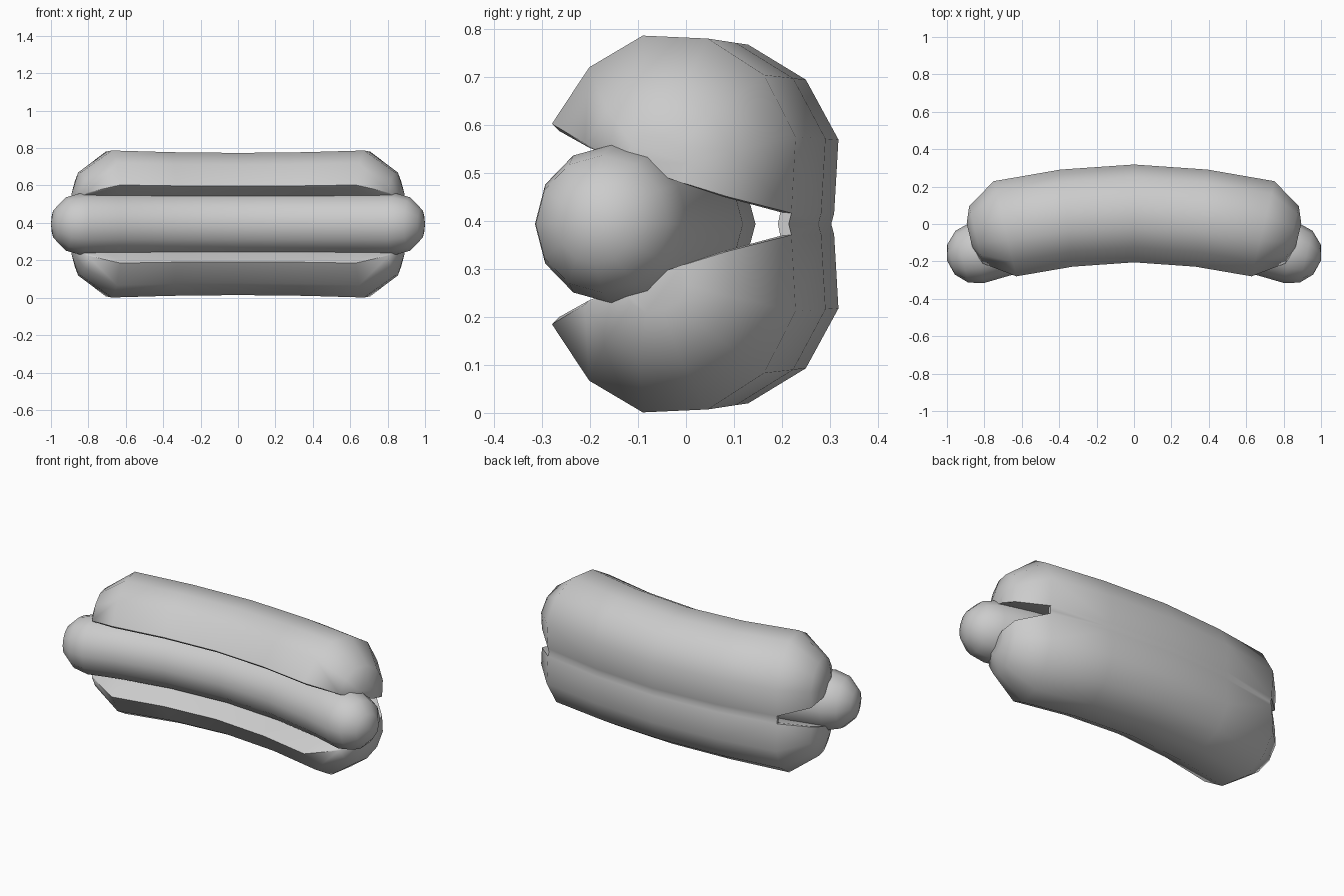
import bpy, bmesh
from math import sin, cos, radians

if "Cube" in bpy.data.objects:
    bpy.data.objects.remove(bpy.data.objects["Cube"])

MID = 0.394  # height of the hinge line


def finish(name, bm, angle):
    bmesh.ops.remove_doubles(bm, verts=bm.verts, dist=0.0005)
    bmesh.ops.recalc_face_normals(bm, faces=bm.faces)
    me = bpy.data.meshes.new(name)
    bm.to_mesh(me)
    bm.free()
    ob = bpy.data.objects.new(name, me)
    bpy.context.collection.objects.link(ob)
    bpy.ops.object.select_all(action='DESELECT')
    ob.select_set(True)
    bpy.context.view_layer.objects.active = ob
    bpy.ops.object.shade_smooth_by_angle(angle=radians(angle))
    return ob


def bridge(bm, a, b, closed):
    n = len(a)
    for i in range(n if closed else n - 1):
        j = (i + 1) % n
        bm.faces.new((a[i], a[j], b[j], b[i]))


def ring(bm, pts, x, y, deg, k=1.0, sign=1):
    # pts are (across, up) offsets, turned to follow the bend
    a = radians(deg)
    return [bm.verts.new((x + d * sin(a), y + d * cos(a), MID + sign * k * h)) for d, h in pts]


# Bun: half section (across, up) from back crease over the crown to the front lip and back to the hinge
half = [(0.246, 0), (0.252, 0.022), (0.261, 0.176), (0.193, 0.301), (0.073, 0.374),
        (-0.067, 0.38), (-0.182, 0.316), (-0.262, 0.202), (-0.247, 0.188),
        (0.228, 0.024), (0.223, 0)]
stations = [(-0.69, -0.025, -13.5, 1.034), (-0.36, 0.032, -7, 1.01), (0, 0.057, 0, 1.0),
            (0.36, 0.032, 7, 1.01), (0.69, -0.025, 13.5, 1.034)]
end_rings = [(0.845, -0.058, 0.6), (0.878, -0.066, 0.27)]  # x, y, shrink
cx, cz = 0.0, 0.103  # middle of the lip plane


def shrink(s):
    return [(cx + (d - cx) * s, cz + (h - cz) * s) for d, h in half[1:-1]]


bm = bmesh.new()
for sign in (1, -1):
    rows = [ring(bm, half, *st, sign) for st in stations]
    for a, b in zip(rows, rows[1:]):
        bridge(bm, a, b, False)
    # rounded ends, with the hinge stopping short of them
    for side, row in ((-1, rows[0]), (1, rows[-1])):
        bm.faces.new((row[0], row[1], row[-2], row[-1]))
        prev = row[1:-1]
        for x, y, s in end_rings:
            nxt = ring(bm, shrink(s), side * x, y, side * 13.5, 1.034, sign)
            bridge(bm, prev, nxt, True)
            prev = nxt
        bm.faces.new(prev)
finish("bun", bm, 50)

# Sausage: bent 12-sided tube with rounded ends
R = 0.165
path = [(0, -0.02, 0, R), (0.36, -0.045, 7, R), (0.66, -0.103, 12, R), (0.84, -0.155, 14, R)]
for t in (30, 60):
    s, a = R * sin(radians(t)), radians(14)
    path.append((0.84 + s * cos(a), -0.155 - s * sin(a), 14, R * cos(radians(t))))
path = [(-x, y, -a, r) for x, y, a, r in reversed(path[1:])] + path

bm = bmesh.new()
rows = [ring(bm, [(r * cos(radians(30 * i)), r * sin(radians(30 * i))) for i in range(12)], x, y, a)
        for x, y, a, r in path]
for a, b in zip(rows, rows[1:]):
    bridge(bm, a, b, True)
for side, row in ((-1, rows[0]), (1, rows[-1])):
    tip = bm.verts.new((side * 1.0, -0.195, MID))
    for i in range(12):
        bm.faces.new((row[i], row[(i + 1) % 12], tip))
finish("sausage", bm, 60)
